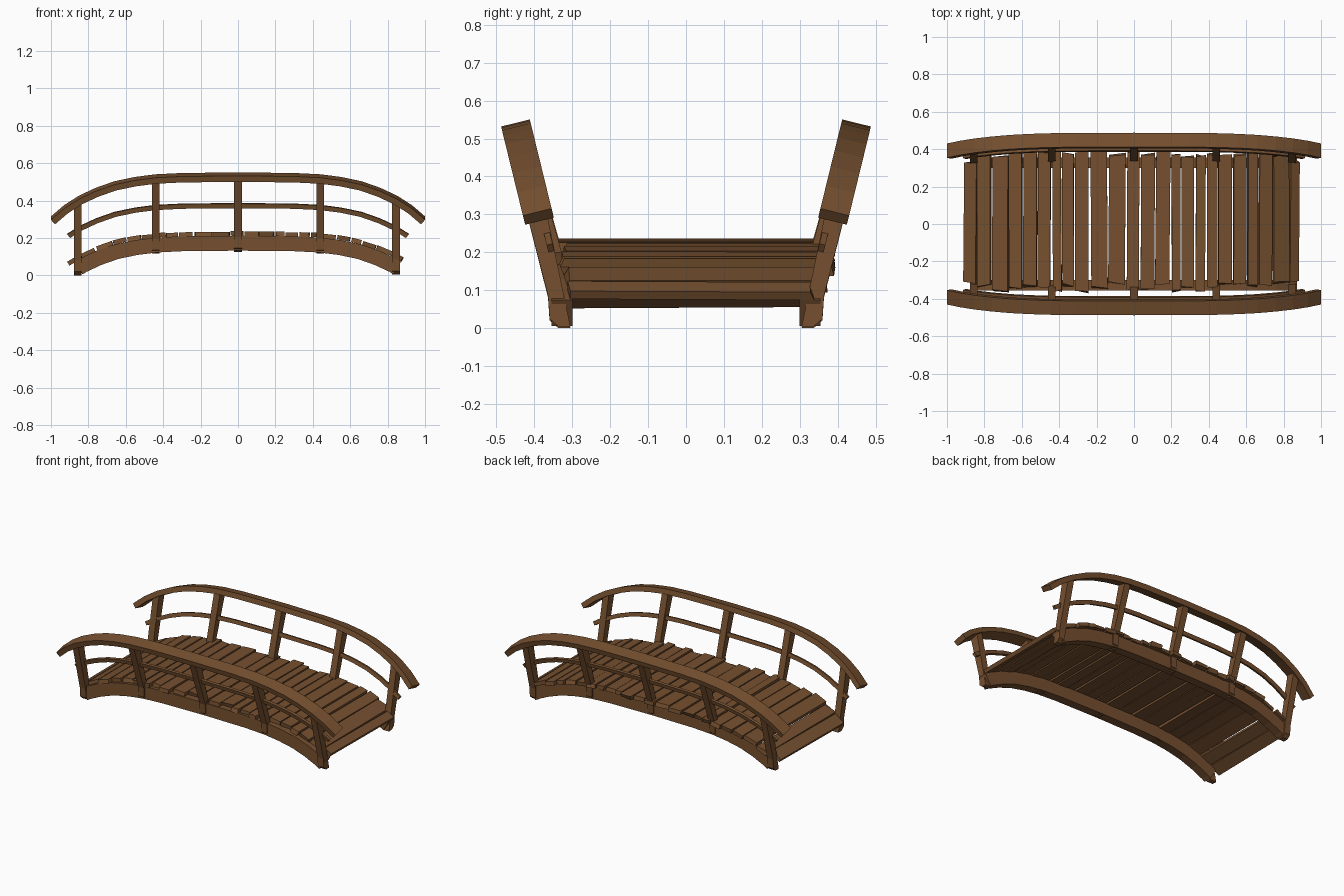
import bpy, math, random
from mathutils import Vector

if "Cube" in bpy.data.objects:
    bpy.data.objects.remove(bpy.data.objects["Cube"])

random.seed(4)
wood = bpy.data.materials.new("brown wood")
wood.diffuse_color = (0.18, 0.08, 0.029, 1)
wood.use_nodes = True
wood.node_tree.nodes["Principled BSDF"].inputs["Base Color"].default_value = wood.diffuse_color

# Arch shape shared by deck, beams and rails: distance below the crown at |x|
ARCH = [(0, 0), (.3, .003), (.44, .01), (.55, .024), (.66, .047),
        (.76, .082), (.85, .124), (.93, .175), (1, .235)]


def drop(x):
    x = min(abs(x), 1)
    for (x0, d0), (x1, d1) in zip(ARCH, ARCH[1:]):
        if x <= x1:
            return d0 + (d1 - d0) * (x - x0) / (x1 - x0)


def slope(x):
    a, b = max(x - .07, -1), min(x + .07, 1)
    return -(drop(b) - drop(a)) / (b - a)


def make(name, verts, faces):
    mesh = bpy.data.meshes.new(name)
    mesh.from_pydata([tuple(v) for v in verts], [], faces)
    mesh.materials.append(wood)
    obj = bpy.data.objects.new(name, mesh)
    bpy.context.collection.objects.link(obj)
    # consistent outward normals
    import bmesh
    bm = bmesh.new()
    bm.from_mesh(mesh)
    bmesh.ops.recalc_face_normals(bm, faces=bm.faces)
    bm.to_mesh(mesh)
    bm.free()
    return obj


def arched_bar(name, side, half_len, y, z, width, depth, lean):
    """Rectangular bar along the arch in a plane leaning outward; y, z = top middle at the crown."""
    up = Vector((0, side * math.sin(lean), math.cos(lean)))
    out = Vector((0, side * math.cos(lean), -math.sin(lean)))
    xs = [p[0] for p in ARCH if p[0] < half_len - .02] + [half_len]
    xs = [-x for x in reversed(xs[1:])] + xs
    verts, faces = [], []
    for x in xs:
        s = slope(x) / math.cos(lean)
        n = (Vector((-s, 0, 0)) + up).normalized()
        c = Vector((x, side * y, z)) - up * (drop(x) / math.cos(lean))
        for a, b in ((-.5, 0), (.5, 0), (.5, -1), (-.5, -1)):
            verts.append(c + out * (a * width) + n * (b * depth))
    for i in range(len(xs) - 1):
        for j in range(4):
            k = (j + 1) % 4
            faces.append((i * 4 + j, i * 4 + k, i * 4 + 4 + k, i * 4 + 4 + j))
    e = len(verts) - 4
    faces += [(3, 2, 1, 0), (e, e + 1, e + 2, e + 3)]
    make(name, verts, faces)


def post(name, side, x):
    """Outward-leaning post with a chamfered foot."""
    d = drop(x)
    zb = max(0, .126 - d)
    top, zt = .444 - .24 * d, .517 - d
    prof = [(.305, zb), (.337, zb), (.36, zb + .02), (.364, zb + .08),
            (top + .027, zt - .008), (top - .027, zt + .006)]
    n = len(prof)
    verts = [(x + s * .021, side * y, z) for s in (-1, 1) for y, z in prof]
    faces = [tuple(range(n)), tuple(range(n, 2 * n))]
    faces += [(i, (i + 1) % n, n + (i + 1) % n, n + i) for i in range(n)]
    make(name, verts, faces)


# Beams, rails and posts on both sides
for side, label in ((-1, "front"), (1, "back")):
    arched_bar(label + "_beam", side, .872, .327, .212, .056, .08, 0)
    arched_bar(label + "_handrail", side, 1.0, .45, .541, .078, .033, .24)
    arched_bar(label + "_middle_rail", side, .913, .4, .385, .016, .025, .24)
    for i, x in enumerate((-.857, -.44, 0, .44, .845)):
        post(f"{label}_post_{i + 1}", side, x)

# Uneven deck planks: left edges, each ending just before the next
EDGES = [-.908, -.836, -.76, -.67, -.594, -.515, -.44, -.386, -.316, -.236, -.14,
         -.043, .03, .112, .196, .25, .325, .384, .448, .528, .603, .662, .738, .828, .882]
for i, (a, b) in enumerate(zip(EDGES, EDGES[1:])):
    x, w = (a + b) / 2, (b - a) * 1.0
    angle = math.atan(slope(x))
    w = w / math.cos(angle) - .008
    last = i in (0, len(EDGES) - 2)
    y0 = -.31 if last else -random.uniform(.315, .365)
    y1 = .33 if last else random.uniform(.365, .39)
    lift = random.uniform(-.002, .004)
    t = Vector((math.cos(angle), 0, math.sin(angle)))
    n = Vector((-math.sin(angle), 0, math.cos(angle)))
    c = Vector((x, 0, .222 - drop(x) + lift))
    verts = []
    for y in (y0, y1):
        skew = random.uniform(-.004, .004)
        for p, q in ((-.5, -.5), (.5, -.5), (.5, .5), (-.5, .5)):
            verts.append(c + Vector((0, y + p * random.uniform(-.02, .02), 0))
                         + t * (p * w + skew) + n * (q * .024))
    make(f"plank_{i + 1}", verts, [(0, 1, 2, 3), (7, 6, 5, 4), (0, 4, 5, 1),
                                   (1, 5, 6, 2), (2, 6, 7, 3), (3, 7, 4, 0)])
